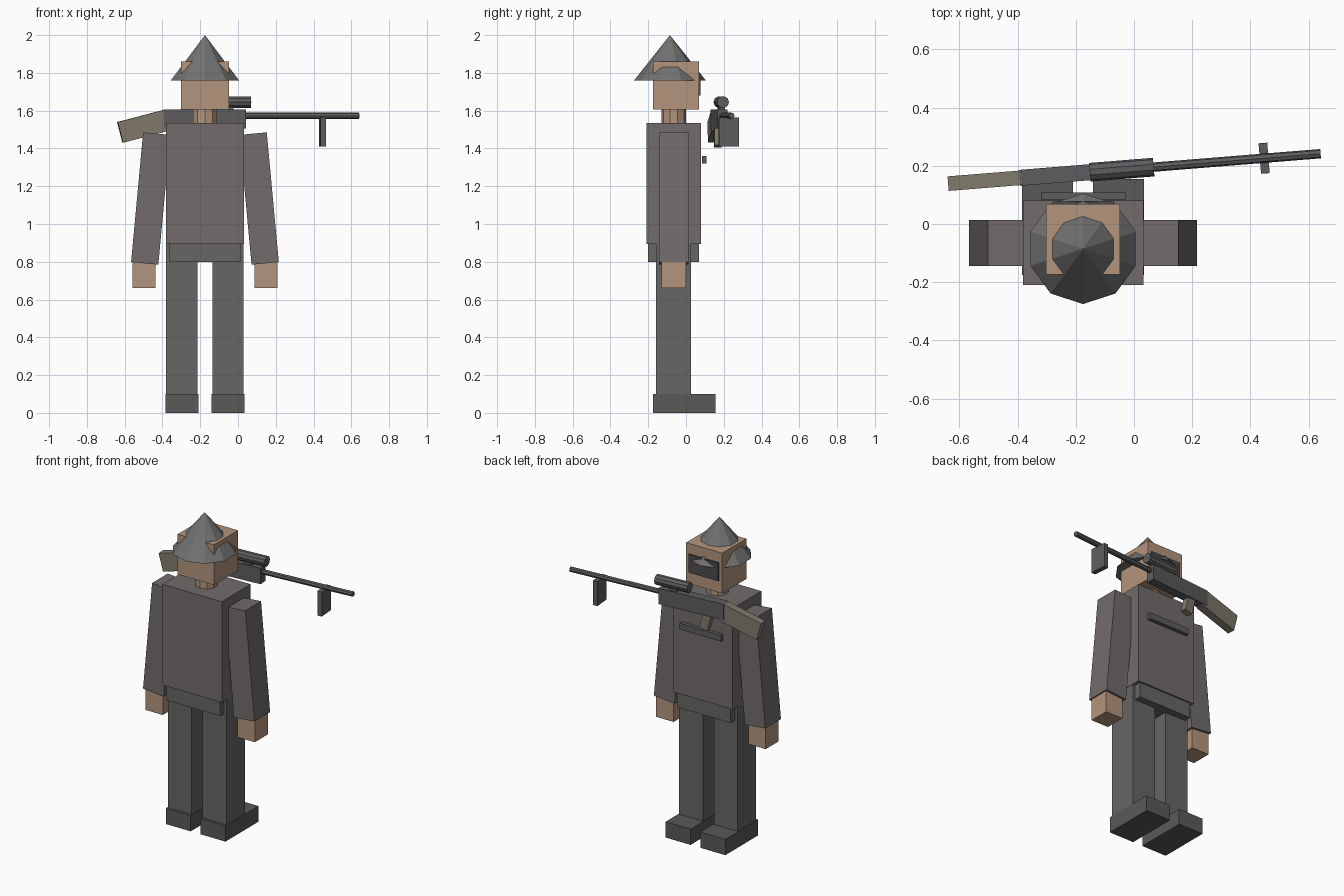
import bpy
from math import radians, pi, cos, sin
from mathutils import Matrix, Vector

if "Cube" in bpy.data.objects:
    bpy.data.objects.remove(bpy.data.objects["Cube"])

CX, CY = -0.175, -0.065          # body axis


def mat(name, r, g, b):
    m = bpy.data.materials.new(name)
    m.diffuse_color = (r, g, b, 1)
    m.use_nodes = True
    m.node_tree.nodes["Principled BSDF"].inputs["Base Color"].default_value = m.diffuse_color
    return m


SKIN = mat("skin", 0.45, 0.30, 0.20)
COAT = mat("coat", 0.17, 0.15, 0.148)
DARK = mat("dark_cloth", 0.135, 0.133, 0.13)
SHOE = mat("shoe", 0.10, 0.10, 0.098)
STEEL = mat("steel", 0.17, 0.165, 0.165)
BLACK = mat("black", 0.07, 0.07, 0.075)
GUN = mat("gunmetal", 0.11, 0.11, 0.115)
WOOD = mat("wood", 0.22, 0.195, 0.15)


def box(name, centre, size, m, tilt=0):
    """Box tilted about the y axis (degrees)."""
    bpy.ops.mesh.primitive_cube_add(size=1)
    o = bpy.context.object
    o.name = name
    o.data.transform(Matrix.Diagonal((*size, 1)))
    o.location = centre
    o.rotation_euler = (0, radians(tilt), 0)
    o.data.materials.append(m)
    return o


def span(name, x, y, z, m):
    """Box from its limits on each axis."""
    lim = (x, y, z)
    return box(name, [(a + b) / 2 for a, b in lim], [b - a for a, b in lim], m)


def rod(name, x, z, r, m, sides=10):
    """Cylinder along x."""
    bpy.ops.mesh.primitive_cylinder_add(vertices=sides, radius=r, depth=x[1] - x[0])
    o = bpy.context.object
    o.name = name
    o.data.transform(Matrix.Rotation(pi / 2, 4, 'Y'))
    o.location = ((x[0] + x[1]) / 2, 0, z)
    o.data.materials.append(m)
    return o


# torso, hips and chest strap
span("torso", (-0.382, 0.033), (-0.21, 0.08), (0.895, 1.535), COAT)
span("hips", (-0.363, 0.013), (-0.20, 0.07), (0.80, 0.93), DARK)
span("chest_strap", (-0.32, -0.03), (0.085, 0.108), (1.32, 1.36), GUN)

# limbs on both sides
for side, s in (("left", -1), ("right", 1)):
    box(side + "_leg", (CX + s * 0.122, CY - 0.002, 0.49), (0.166, 0.185, 0.82), DARK)
    box(side + "_shoe", (CX + s * 0.122, -0.01, 0.05), (0.175, 0.33, 0.10), SHOE)
    box(side + "_arm", (CX + s * 0.287, CY, 1.135), (0.145, 0.157, 0.69), COAT, -s * 5.3)
    box(side + "_hand", (CX + s * 0.323, CY, 0.73), (0.122, 0.13, 0.14), SKIN)

# neck, head and visor
bpy.ops.mesh.primitive_cylinder_add(vertices=10, radius=0.066, depth=0.11,
                                    location=(CX, CY, 1.57))
bpy.context.object.name = "neck"
bpy.context.object.data.materials.append(SKIN)
span("head", (-0.302, -0.048), (-0.174, 0.068), (1.605, 1.86), SKIN)
span("visor", (-0.28, -0.07), (0.05, 0.077), (1.68, 1.795), BLACK)

# pointed hat
bpy.ops.mesh.primitive_cone_add(vertices=10, radius1=0.19, radius2=0, depth=0.24,
                                location=(CX, -0.085, 1.88))
bpy.context.object.name = "hat"
bpy.context.object.data.materials.append(STEEL)

# rifle, built along x and then swung slightly behind the body
rifle = [
    box("receiver", (-0.176, 0, 1.555), (0.435, 0.055, 0.10), GUN),
    box("stock", (-0.498, 0, 1.518), (0.262, 0.05, 0.113), WOOD, -14.6),
    box("grip", (-0.265, 0, 1.465), (0.055, 0.04, 0.11), WOOD, -15),
    rod("barrel", (0.03, 0.642), 1.573, 0.016, GUN, 8),
    rod("scope", (-0.152, 0.068), 1.645, 0.032, GUN),
    box("scope_mount", (-0.05, 0, 1.61), (0.05, 0.035, 0.03), GUN),
    box("bipod", (0.447, 0, 1.487), (0.03, 0.105, 0.155), GUN),
]
ang = radians(4.6)
for o in rifle:
    x, _, z = o.location
    o.location = Vector((x, 0.19 + x * sin(ang) / cos(ang), z))
    o.rotation_euler.z = ang
